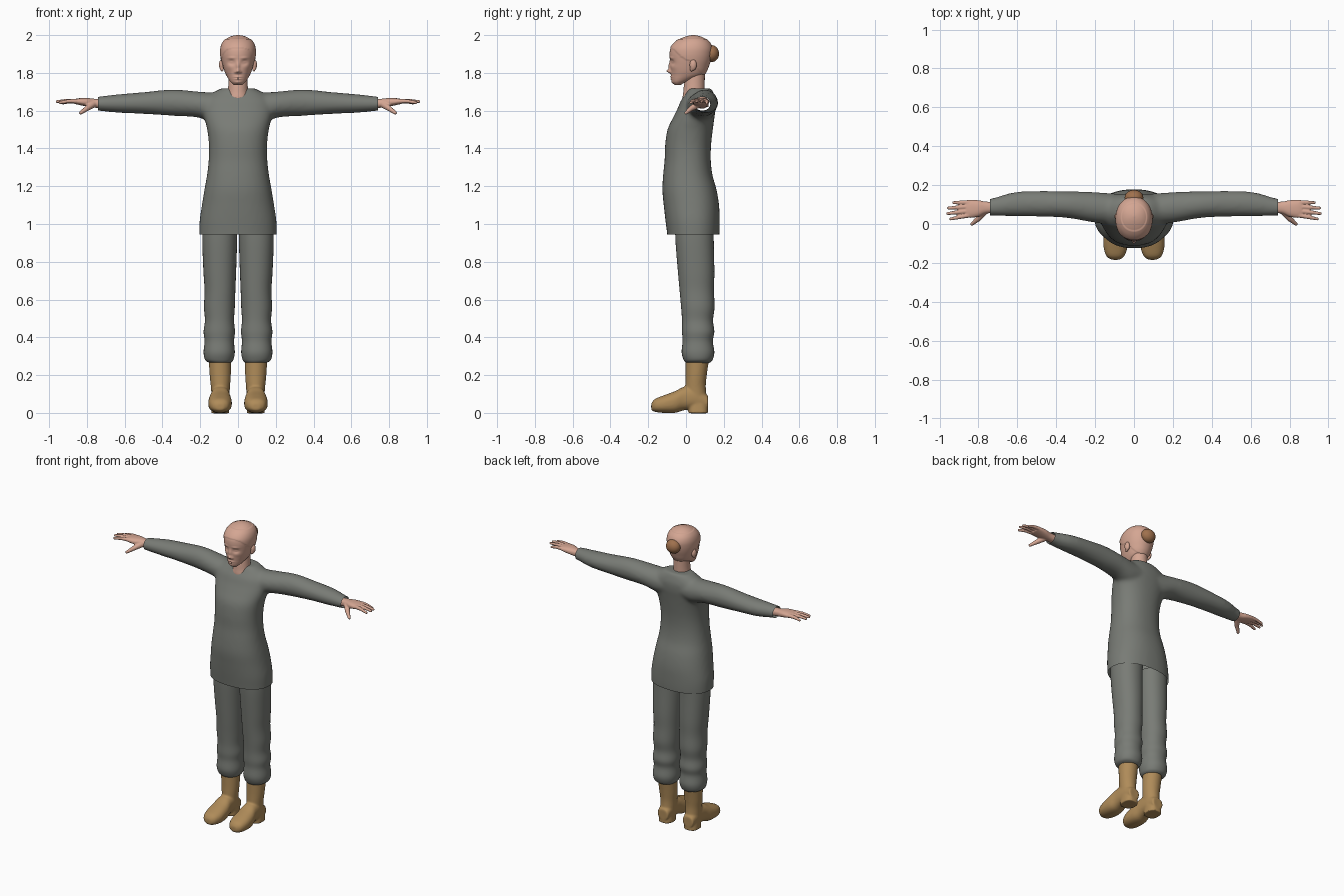
import bpy, bmesh, math
from mathutils import Vector, Matrix

cube = bpy.data.objects.get("Cube")
if cube:
    bpy.data.objects.remove(cube, do_unlink=True)


def material(name, rgb):
    m = bpy.data.materials.new(name)
    m.use_nodes = True
    m.diffuse_color = (*rgb, 1)
    m.node_tree.nodes["Principled BSDF"].inputs["Base Color"].default_value = (*rgb, 1)
    return m


CLOTH = material("grey cloth", (0.19, 0.2, 0.18))
SKIN = material("skin", (0.66, 0.38, 0.29))
HAIR = material("brown hair", (0.35, 0.165, 0.075))
LEATHER = material("tan leather", (0.43, 0.26, 0.1))


def spline(pts, n):
    """Smooth rows through the given stations."""
    out = []
    for i in range(len(pts) - 1):
        a, b, c, d = pts[max(i - 1, 0)], pts[i], pts[i + 1], pts[min(i + 2, len(pts) - 1)]
        for k in range(n):
            t = k / n
            out.append([q + t * (r - p) / 2 + t * t * (p - 2.5 * q + 2 * r - s / 2)
                        + t ** 3 * (3 * (q - r) + s - p) / 2
                        for p, q, r, s in zip(a, b, c, d)])
    return out + [list(pts[-1])]


def tube(bm, axis, stations, side=1, seg=40, n=5, power=1.0):
    """Loft of rounded sections; a station is (position, min, max, min, max)."""
    rings = []
    for t, a0, a1, b0, b1 in spline(stations, n):
        ring = []
        for i in range(seg):
            u = 2 * math.pi * i / seg
            c, s = math.cos(u), math.sin(u)
            a = (a0 + a1) / 2 + (a1 - a0) / 2 * math.copysign(abs(c) ** power, c)
            b = (b0 + b1) / 2 + (b1 - b0) / 2 * math.copysign(abs(s) ** power, s)
            x, y, z = {"x": (t, a, b), "y": (a, t, b), "z": (a, b, t)}[axis]
            ring.append(bm.verts.new((x * side, y, z)))
        rings.append(ring)
    for r, q in zip(rings, rings[1:]):
        for i in range(seg):
            j = (i + 1) % seg
            bm.faces.new((r[i], r[j], q[j], q[i]))
    bm.faces.new(rings[0])
    bm.faces.new(rings[-1])


def ball(bm, centre, radii, seg=24):
    m = Matrix.Translation(centre) @ Matrix.Diagonal((*radii, 1))
    bmesh.ops.create_uvsphere(bm, u_segments=seg, v_segments=seg // 2, radius=1, matrix=m)


def finger(bm, points, r0, r1, side):
    """Chain of tapered segments with round joints."""
    pts = [Vector((x * side, y, z)) for x, y, z in points]
    radii = [r0 + (r1 - r0) * i / (len(pts) - 1) for i in range(len(pts))]
    for p, r in zip(pts, radii):
        ball(bm, p, (r, r, r), 16)
    for p, q, r, s in zip(pts, pts[1:], radii, radii[1:]):
        m = Matrix.Translation((p + q) / 2) @ (q - p).to_track_quat("Z", "Y").to_matrix().to_4x4()
        bmesh.ops.create_cone(bm, cap_ends=True, segments=16, radius1=r, radius2=s,
                              depth=(q - p).length, matrix=m)


def finish(bm, name, mats, voxel=0, smooth=0):
    """Make an object; with a voxel size, fuse its pieces into one skin."""
    bmesh.ops.recalc_face_normals(bm, faces=bm.faces)
    me = bpy.data.meshes.new(name)
    bm.to_mesh(me)
    bm.free()
    ob = bpy.data.objects.new(name, me)
    bpy.context.collection.objects.link(ob)
    if voxel:
        rem = ob.modifiers.new("fuse", "REMESH")
        rem.mode = "VOXEL"
        rem.voxel_size = voxel
        soft = ob.modifiers.new("soften", "SMOOTH")
        soft.factor, soft.iterations = 0.5, smooth
        graph = bpy.context.evaluated_depsgraph_get()
        ob.data = bpy.data.meshes.new_from_object(ob.evaluated_get(graph))
        ob.modifiers.clear()
    ob.data.materials.clear()
    for m in mats:
        ob.data.materials.append(m)
    for p in ob.data.polygons:
        p.use_smooth = True
    return ob


# Tunic: body and sleeves fused, then cut open at hem and cuffs
bm = bmesh.new()
body = [(0.9, .205, -.095, .172), (0.95, .205, -.1, .177), (1.02, .203, -.109, .178),
        (1.1, .191, -.118, .175), (1.18, .178, -.125, .162), (1.26, .164, -.121, .14),
        (1.34, .155, -.113, .131), (1.42, .154, -.11, .133), (1.5, .163, -.098, .142),
        (1.56, .178, -.07, .15), (1.61, .185, -.045, .157), (1.655, .175, -.026, .157),
        (1.69, .14, -.002, .147), (1.718, .09, .012, .135)]
tube(bm, "z", [(z, -w, w, f, b) for z, w, f, b in body], seg=64, power=0.88)
sleeve = [(0, .02, .15, 1.56, 1.69), (.12, .0, .158, 1.54, 1.695), (.22, .01, .165, 1.565, 1.702),
          (.35, .032, .168, 1.573, 1.712), (.5, .038, .17, 1.583, 1.698),
          (.62, .04, .163, 1.588, 1.688), (.72, .042, .135, 1.597, 1.677),
          (.78, .045, .125, 1.603, 1.668)]
for s in (1, -1):
    tube(bm, "x", sleeve, s)
tunic = finish(bm, "tunic", [CLOTH], 0.011, 9)
bm = bmesh.new()
bm.from_mesh(tunic.data)
for co, no in (((0, 0, .945), (0, 0, -1)), ((.74, 0, 0), (1, 0, 0)), ((-.74, 0, 0), (-1, 0, 0))):
    bmesh.ops.bisect_plane(bm, geom=bm.verts[:] + bm.edges[:] + bm.faces[:],
                           plane_co=co, plane_no=no, clear_outer=True)
bm.to_mesh(tunic.data)
bm.free()

# Trouser legs, boots and hands, one for each side
leg = [(.265, .04, .15, .0, .125), (.28, .025, .174, -.012, .14), (.32, .017, .182, -.023, .15),
       (.38, .021, .177, -.018, .142), (.43, .016, .182, -.021, .15), (.49, .021, .175, -.021, .143),
       (.56, .017, .18, -.026, .151), (.65, .014, .177, -.034, .148), (.75, .01, .183, -.043, .15),
       (.9, .005, .189, -.055, .147), (.99, .004, .188, -.058, .147)]
foot = [(-.184, .075, .115, .015, .05), (-.165, .05, .142, .006, .073), (-.12, .034, .156, .0, .092),
        (-.06, .034, .156, .0, .114), (-.01, .042, .146, .014, .138), (.05, .045, .142, .02, .14),
        (.117, .055, .132, .02, .09)]
shaft = [(.04, .048, .138, .0, .116), (.13, .043, .143, -.004, .105), (.2, .038, .15, -.002, .11),
         (.3, .036, .156, -.002, .125)]
heel = [(-.002, .046, .142, .012, .117), (.05, .05, .138, .012, .113)]
palm = [(.7, .056, .114, 1.61, 1.66), (.76, .054, .115, 1.616, 1.663), (.8, .038, .122, 1.622, 1.667),
        (.84, .032, .124, 1.63, 1.666), (.865, .034, .121, 1.636, 1.662)]
tips = [(.943, .026, 1.643), (.958, .054, 1.648), (.955, .082, 1.647), (.928, .11, 1.64)]
for s, label in ((1, "left"), (-1, "right")):
    bm = bmesh.new()
    tube(bm, "z", leg, s, seg=48, power=0.93)
    finish(bm, label + "_trouser_leg", [CLOTH])

    bm = bmesh.new()
    tube(bm, "y", foot, s, power=0.85)
    tube(bm, "z", shaft, s)
    tube(bm, "z", heel, s, power=0.75)
    finish(bm, label + "_boot", [LEATHER], 0.006, 4)

    bm = bmesh.new()
    tube(bm, "x", palm, s, power=0.85)
    for i, tip in enumerate(tips):
        base = Vector((.85, .045 + .022 * i, 1.65))
        mid = base.lerp(Vector(tip), 0.5) + Vector((0, 0, .004))
        finger(bm, [base, mid, tip], .0125, .008, s)
    finger(bm, [(.765, .07, 1.636), (.8, .028, 1.612), (.833, 0, 1.588)], .02, .009, s)
    finish(bm, label + "_hand", [SKIN], 0.004, 3)

# Neck
bm = bmesh.new()
neck = [(1.62, .075, .0, .12), (1.66, .068, -.017, .113), (1.7, .055, -.014, .1),
        (1.74, .051, -.01, .099), (1.8, .05, .0, .1)]
tube(bm, "z", [(z, -w, w, f, b) for z, w, f, b in neck])
finish(bm, "neck", [SKIN])

# Head: loft with modelled face, hair separated by a hairline
bm = bmesh.new()
skull = [(1.735, .02, -.058, -.03), (1.75, .037, -.072, .0), (1.767, .05, -.077, .045),
         (1.787, .062, -.079, .09), (1.81, .072, -.081, .108), (1.84, .081, -.083, .12),
         (1.87, .088, -.085, .13), (1.9, .092, -.087, .136), (1.93, .091, -.082, .137),
         (1.957, .082, -.063, .127), (1.978, .065, -.036, .107), (1.99, .046, -.009, .085),
         (1.997, .025, .015, .063), (2.0, .005, .035, .045)]
tube(bm, "z", [(z, -w, w, f, b) for z, w, f, b in skull], seg=112, n=7, power=0.95)
# Bumps on the face: x, z, width, height, depth
bumps = [(0, 1.809, .011, .01, .02), (0, 1.835, .009, .022, .01), (0, 1.779, .02, .004, .006),
         (0, 1.767, .017, .004, .006), (0, 1.75, .018, .009, .005)]
for s in (1, -1):
    bumps += [(s * .035, 1.856, .016, .012, -.011), (s * .035, 1.856, .011, .006, .006),
              (s * .035, 1.879, .02, .006, .004), (s * .014, 1.804, .006, .006, .006),
              (s * .045, 1.83, .02, .015, .003)]
for v in bm.verts:
    if v.co.y < 0:
        v.co.y -= sum(d * math.exp(-((v.co.x - x) / w) ** 2 - ((v.co.z - z) / h) ** 2)
                      for x, z, w, h, d in bumps)
line = [(-.2, 1.93), (-.08, 1.93), (-.06, 1.918), (-.03, 1.885), (.0, 1.866), (.04, 1.858),
        (.06, 1.82), (.1, 1.768), (.3, 1.768)]


def hairline(y):
    for (y0, z0), (y1, z1) in zip(line, line[1:]):
        if y0 <= y <= y1:
            return z0 + (z1 - z0) * (y - y0) / (y1 - y0)


bmesh.ops.recalc_face_normals(bm, faces=bm.faces)
bm.normal_update()
for f in bm.faces:
    c = f.calc_center_median()
    f.material_index = int(c.z > hairline(c.y))
hair_verts = [v for v in bm.verts if all(f.material_index for f in v.link_faces)]
for v, normal in [(v, v.normal.copy()) for v in hair_verts]:
    v.co += normal * .003 * (v.co.z < 1.98)
finish(bm, "head_and_hair", [SKIN, HAIR])

# Hair bun
bm = bmesh.new()
ball(bm, (0, .135, 1.902), (.048, .04, .045), 32)
finish(bm, "hair_bun", [HAIR])

# Ears
for s, label in ((1, "left"), (-1, "right")):
    bm = bmesh.new()
    ball(bm, (s * .086, .038, 1.842), (.015, .019, .03))
    ball(bm, (s * .084, .03, 1.82), (.009, .01, .013))
    finish(bm, label + "_ear", [SKIN], 0.004, 2)
